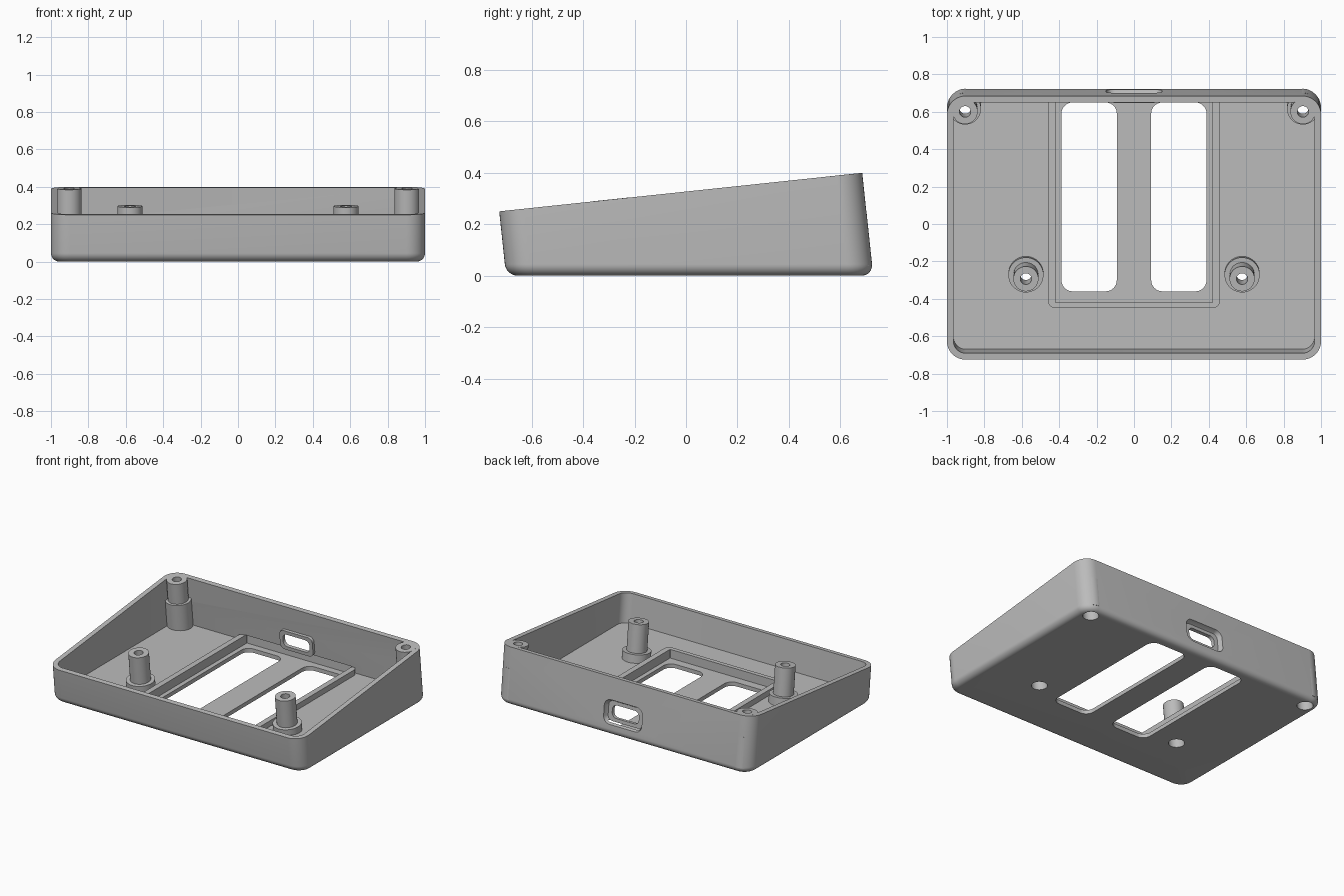
import bpy, bmesh, math
from mathutils import Matrix, Vector

if "Cube" in bpy.data.objects:
    bpy.data.objects.remove(bpy.data.objects["Cube"], do_unlink=True)

SLOPE = 0.106                    # rise of the sloped rim
TILT = math.atan(SLOPE)          # walls and posts lean back by this angle
HALF_X, HALF_Y, MID_Y = 1.0, 0.713, 0.014
WALL, CORNER, FLOOR, FILLET = 0.035, 0.10, 0.05, 0.045

grey = bpy.data.materials.new("grey plastic")
grey.use_nodes = True
grey.diffuse_color = (0.5, 0.5, 0.5, 1)
grey.node_tree.nodes["Principled BSDF"].inputs["Base Color"].default_value = (0.5, 0.5, 0.5, 1)


def rounded(hx, hy, r, cx=0.0, cy=0.0, seg=10):
    """Counter-clockwise rounded rectangle."""
    pts = []
    for k, (sx, sy) in enumerate(((1, 1), (-1, 1), (-1, -1), (1, -1))):
        for i in range(seg + 1):
            a = math.pi / 2 * (k + i / seg)
            pts.append((cx + sx * (hx - r) + r * math.cos(a),
                        cy + sy * (hy - r) + r * math.sin(a)))
    return pts


def finish(bm, name, matrix=None):
    if matrix:
        bm.transform(matrix)
    bmesh.ops.recalc_face_normals(bm, faces=bm.faces)
    mesh = bpy.data.meshes.new(name)
    bm.to_mesh(mesh)
    bm.free()
    mesh.materials.append(grey)
    obj = bpy.data.objects.new(name, mesh)
    bpy.context.collection.objects.link(obj)
    return obj


def loft(name, rings, matrix=None):
    """Closed solid through equal-length rings of 3D points."""
    bm = bmesh.new()
    loops = [[bm.verts.new(p) for p in ring] for ring in rings]
    n = len(loops[0])
    for a, b in zip(loops, loops[1:]):
        for i in range(n):
            j = (i + 1) % n
            bm.faces.new((a[i], a[j], b[j], b[i]))
    bm.faces.new(loops[0][::-1])
    bm.faces.new(loops[-1])
    return finish(bm, name, matrix)


def prism(name, outline, z0, z1, matrix=None):
    return loft(name, [[(x, y, z) for x, y in outline] for z in (z0, z1)], matrix)


def lathe(name, profile, matrix, seg=40):
    """Revolve a closed (radius, height) section."""
    bm = bmesh.new()
    loops = [[bm.verts.new((r * math.cos(2 * math.pi * i / seg),
                            r * math.sin(2 * math.pi * i / seg), z))
              for i in range(seg)] for r, z in profile]
    for a, b in zip(loops, loops[1:] + loops[:1]):
        for i in range(seg):
            j = (i + 1) % seg
            bm.faces.new((a[i], a[j], b[j], b[i]))
    return finish(bm, name, matrix)


def cut(targets, cutter):
    """Subtract the cutter from each target, then remove it."""
    cutter.hide_render = True
    for obj in targets:
        mod = obj.modifiers.new("cut", "BOOLEAN")
        mod.operation, mod.solver, mod.object = "DIFFERENCE", "EXACT", cutter
        bpy.context.view_layer.objects.active = obj
        bpy.ops.object.modifier_apply(modifier=mod.name)
    bpy.data.objects.remove(cutter, do_unlink=True)


def level_ring(inset, z):
    pts = rounded(HALF_X - inset, HALF_Y - inset, CORNER - inset, cy=MID_Y)
    return [(x, y - SLOPE * z, z) for x, y in pts]


def rim_ring(inset, lift=0.0):
    ring = []
    for x, y in rounded(HALF_X - inset, HALF_Y - inset, CORNER - inset, cy=MID_Y):
        z = (0.327 + lift + SLOPE * y) / (1 + SLOPE ** 2)
        ring.append((x, y - SLOPE * z, z))
    return ring


# Wedge-shaped shell with a rounded bottom edge, hollowed from above
fillet = [level_ring(FILLET * (1 - math.sin(a)), FILLET * (1 - math.cos(a)))
          for a in (math.pi / 2 * i / 8 for i in range(9))]
shell = loft("case_shell", fillet + [rim_ring(0)])
cut([shell], loft("cavity", [level_ring(WALL, FLOOR), rim_ring(WALL, 0.1)]))

# Raised frame around the window recess, running into the back wall
frame = prism("window_frame", rounded(0.46, 0.57, 0.04, cy=0.12), 0.035, 0.09)
cut([shell, frame], prism("recess", rounded(0.42, 0.56, 0.002, cy=0.14, seg=1), 0.028, 0.092))

# Two long windows through the floor
for side in (-1, 1):
    cut([shell], prism("window", rounded(0.148, 0.505, 0.06, side * 0.24, 0.145), -0.1, 0.2))

# Cable port: outer recess, inner collar and the opening through both
port = (Matrix.Translation((0, 0.71, 0.16)) @ Matrix.Rotation(TILT, 4, "X")
        @ Matrix.Rotation(-math.pi / 2, 4, "X"))
collar = prism("port_collar", rounded(0.13, 0.07, 0.035), -0.055, -0.031, port)
cut([shell], loft("port_recess", [
    [(x, y, z) for x, y in rounded(w, h, r)]
    for w, h, r, z in ((0.135, 0.07, 0.035, -0.03), (0.15, 0.085, 0.05, 0.0),
                       (0.15, 0.085, 0.05, 0.03))], port))
cut([shell, collar], prism("port_opening", rounded(0.105, 0.045, 0.035), -0.12, 0.06, port))

# Leaning stepped screw posts with counterbores from below
parts = [shell, frame, collar]
for row, px, py, step, top in (("front", 0.578, -0.262, 0.10, 0.298),
                               ("back", 0.903, 0.642, 0.245, 0.393)):
    for side, label in ((1, "left"), (-1, "right")):
        place = Matrix.Translation((side * px, py, 0)) @ Matrix.Rotation(TILT, 4, "X")
        wide = 0.094 if row == "front" else 0.085
        head = step - 0.03
        parts.append(lathe(f"{row}_{label}_screw_post", [
            (wide, 0.03), (wide, step), (0.067, step), (0.067, top),
            (0.03, top), (0.03, head), (0.052, head), (0.052, 0.03)], place))
        circle = [(0.052 * math.cos(math.pi * i / 20), 0.052 * math.sin(math.pi * i / 20))
                  for i in range(40)]
        cut([shell], prism("screw_hole", circle, -0.1, head, place))

# Smooth curved surfaces, crisp edges
bpy.ops.object.select_all(action="DESELECT")
for obj in parts:
    obj.select_set(True)
bpy.context.view_layer.objects.active = shell
bpy.ops.object.shade_smooth_by_angle(angle=math.radians(30))
